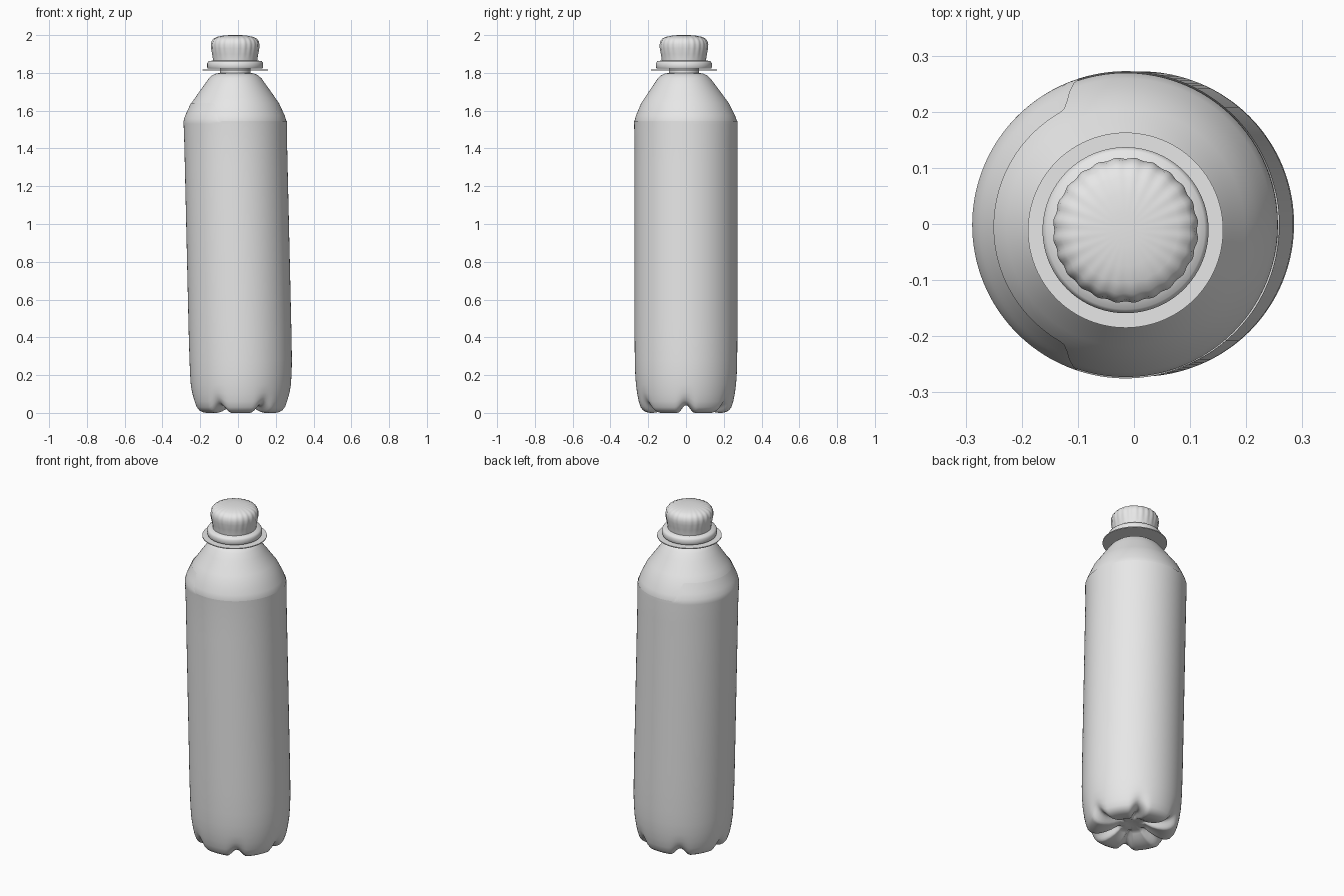
import bpy, bmesh, math

if "Cube" in bpy.data.objects:
    bpy.data.objects.remove(bpy.data.objects["Cube"])

plastic = bpy.data.materials.new("light grey plastic")
plastic.diffuse_color = (0.8, 0.8, 0.8, 1)
plastic.use_nodes = True
plastic.node_tree.nodes["Principled BSDF"].inputs["Base Color"].default_value = plastic.diffuse_color


def clamp01(t):
    return max(0.0, min(1.0, t))


def smooth(t):
    t = clamp01(t)
    return t * t * (3 - 2 * t)


def axis(z):
    """Centre line: the bottle leans slightly to the left."""
    return (0.015 - 0.03 * clamp01((z - 0.25) / 1.3),
            -0.011 * clamp01((z - 1.5) / 0.3))


def lathe(name, profile, warp=None, segs=96, angle=40):
    """Revolve (radius, z) points; warp(r, z, theta) can reshape them."""
    bm = bmesh.new()
    rings = []
    for r, z in profile:
        ring = []
        for i in range(segs):
            th = 2 * math.pi * i / segs
            rr, zz = warp(r, z, th) if warp else (r, z)
            cx, cy = axis(zz)
            ring.append(bm.verts.new((cx + rr * math.cos(th), cy + rr * math.sin(th), zz)))
        rings.append(ring)
    for a, b in zip(rings, rings[1:]):
        for i in range(segs):
            j = (i + 1) % segs
            bm.faces.new((a[i], a[j], b[j], b[i]))
    bmesh.ops.remove_doubles(bm, verts=bm.verts, dist=1e-5)
    me = bpy.data.meshes.new(name)
    bm.to_mesh(me)
    bm.free()
    me.materials.append(plastic)
    ob = bpy.data.objects.new(name, me)
    bpy.context.collection.objects.link(ob)
    bpy.ops.object.select_all(action='DESELECT')
    ob.select_set(True)
    bpy.context.view_layer.objects.active = ob
    bpy.ops.object.shade_smooth_by_angle(angle=math.radians(angle))
    return ob


# Shoulder curve, shared by the shoulder and the sleeve tab
SHOULDER = [(0.271, 1.53), (0.271, 1.545), (0.262, 1.575), (0.248, 1.605), (0.232, 1.64),
            (0.212, 1.668), (0.190, 1.70), (0.165, 1.735), (0.140, 1.77), (0.122, 1.787),
            (0.100, 1.797), (0.075, 1.80)]


def shoulder_radius(z):
    for (r0, z0), (r1, z1) in zip(SHOULDER, SHOULDER[1:]):
        if z <= z1:
            return r0 + (r1 - r0) * clamp01((z - z0) / (z1 - z0))
    return SHOULDER[-1][0]


# Sleeve and base: six grooves underneath, a raised tab on the left at the top
def sleeve_warp(r, z, th):
    if z < 0.2:
        groove = max(0.0, math.cos(6 * th)) ** 2
        reach = smooth((r - 0.05) / 0.06) * smooth((0.13 - z) / 0.12)
        return r, z + 0.04 * groove * reach
    if z > 1.53:
        deg = abs(math.degrees(math.atan2(math.sin(th), math.cos(th))))
        top = 1.545 + 0.095 * smooth((deg - 107) / 12)
        zz = 1.53 + (z - 1.53) / 0.11 * (top - 1.53)
        return shoulder_radius(zz) + 0.0025, zz
    return r, z


base = [(0, 0.05), (0.03, 0.05), (0.055, 0.042), (0.07, 0.045), (0.085, 0.035), (0.11, 0.02),
        (0.14, 0.008), (0.17, 0.001), (0.19, 0.0), (0.21, 0.004), (0.228, 0.014), (0.24, 0.03),
        (0.25, 0.06), (0.258, 0.10), (0.265, 0.15), (0.269, 0.21), (0.271, 0.28)]
wall = [(0.272, 0.4 + 0.113 * i) for i in range(11)]
tab = [(0.2735, 1.53 + 0.11 * i / 8) for i in range(9)]
lathe("sleeve_and_base", base + wall + tab, sleeve_warp, 144, 50)

# Shoulder and short neck
lathe("shoulder", SHOULDER, angle=50)
lathe("neck", [(0.08, 1.795), (0.08, 1.83)])

# Thin collar disc below the cap
lathe("collar", [(0.07, 1.812), (0.174, 1.812), (0.174, 1.817), (0.07, 1.817)])

# Safety ring
lathe("safety_ring", [(0.08, 1.824), (0.145, 1.824), (0.148, 1.83), (0.148, 1.851),
                      (0.141, 1.862), (0.115, 1.866)], angle=50)


# Cap with soft flutes around the dome edge
def cap_warp(r, z, th):
    flute = smooth((r - 0.02) / 0.09) * smooth((z - 1.87) / 0.06)
    return r - 0.003 * flute * (0.5 + 0.5 * math.cos(24 * th)), z


lathe("cap", [(0.117, 1.855), (0.118, 1.875), (0.123, 1.90), (0.129, 1.93), (0.130, 1.95),
              (0.126, 1.968), (0.115, 1.982), (0.095, 1.991), (0.065, 1.997), (0.03, 2.0),
              (0, 2.0)], cap_warp, 144, 60)
